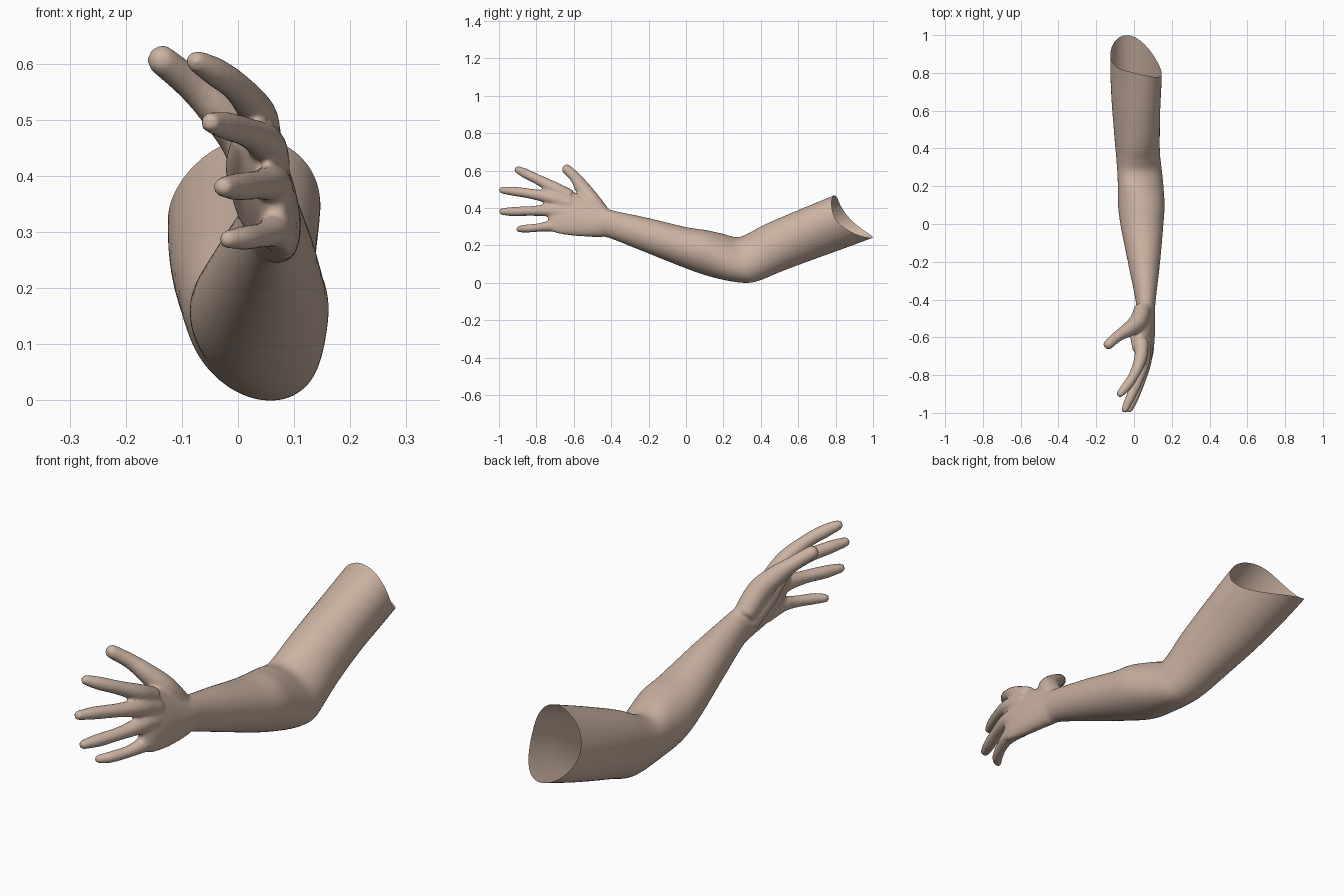
import bpy, bmesh, math
from mathutils import Vector

if "Cube" in bpy.data.objects:
    bpy.data.objects.remove(bpy.data.objects["Cube"])

SIDES = 32


def spline(keys, steps=6):
    """Catmull-Rom through rows of numbers."""
    out = []
    for i in range(len(keys) - 1):
        p0, p1 = keys[max(i - 1, 0)], keys[i]
        p2, p3 = keys[i + 1], keys[min(i + 2, len(keys) - 1)]
        for s in range(steps):
            t = s / steps
            out.append([0.5 * (2 * b + (c - a) * t + (2 * a - 5 * b + 4 * c - d) * t * t
                               + (3 * b - a - 3 * c + d) * t ** 3)
                        for a, b, c, d in zip(p0, p1, p2, p3)])
    return out + [list(keys[-1])]


def loft(bm, rings):
    """Closed skin over (centre, u, v) ellipses."""
    loops = []
    for c, u, v in rings:
        loops.append([bm.verts.new(c + u * math.cos(a) + v * math.sin(a))
                      for a in (2 * math.pi * i / SIDES for i in range(SIDES))])
    faces = [bm.faces.new(loops[0]), bm.faces.new(loops[-1][::-1])]
    for a, b in zip(loops, loops[1:]):
        for i in range(SIDES):
            j = (i + 1) % SIDES
            faces.append(bm.faces.new((a[i], b[i], b[j], a[j])))
    bmesh.ops.recalc_face_normals(bm, faces=faces)


def digit(bm, keys):
    """Tapered tube through (x, y, z, radius) with a round tip."""
    pts = spline(keys)
    co = [Vector(p[:3]) for p in pts]
    rad = [p[3] + 0.002 for p in pts]
    d = (co[-1] - co[-2]).normalized()
    r = rad[-1]
    base = co[-1].copy()
    for k in range(1, 6):
        a = math.radians(16 * k)
        co.append(base + d * r * math.sin(a))
        rad.append(r * math.cos(a))
    rings = []
    for i, c in enumerate(co):
        t = (co[min(i + 1, len(co) - 1)] - co[max(i - 1, 0)]).normalized()
        u = t.cross(Vector((1, 0, 0))).normalized()
        rings.append((c, u * rad[i], t.cross(u) * rad[i]))
    loft(bm, rings)


bm = bmesh.new()

# upper arm, elbow, forearm, wrist, palm: top y, z, bottom y, z, x min, x max, lean
arm = [
    (1.00, .555, 1.12, .285, -.125, .147, .03),
    (.78, .462, .88, .195, -.125, .147, .03),
    (.60, .388, .70, .130, -.118, .140, .02),
    (.42, .310, .52, .063, -.105, .137, 0),
    (.33, .262, .40, .013, -.095, .138, -.02),
    (.27, .243, .33, -.002, -.090, .145, -.03),
    (.19, .263, .23, .008, -.086, .155, -.02),
    (.10, .282, .10, .040, -.085, .162, 0),
    (.00, .297, -.03, .087, -.070, .155, 0),
    (-.20, .345, -.23, .167, -.030, .137, 0),
    (-.40, .388, -.41, .238, .008, .115, 0),
    (-.46, .410, -.46, .243, .008, .112, -.01),
    (-.52, .445, -.52, .245, .004, .112, -.02),
    (-.60, .485, -.60, .250, .004, .110, -.025),
    (-.68, .518, -.69, .264, .008, .102, -.03),
    (-.735, .495, -.735, .285, .025, .085, -.025),
]
rings = []
for yt, zt, yb, zb, x0, x1, lean in spline(arm):
    w = math.sqrt(((x1 - x0) / 2) ** 2 - lean ** 2)
    rings.append((Vector(((x0 + x1) / 2, (yt + yb) / 2, (zt + zb) / 2)),
                  Vector((w, 0, 0)),
                  Vector((lean, (yt - yb) / 2, (zt - zb) / 2))))
loft(bm, rings)

# thumb, thumb pad, then index to little finger
for keys in (
    [(.045, -.45, .37, .042), (.022, -.515, .45, .045), (-.028, -.558, .512, .037),
     (-.08, -.59, .56, .028), (-.135, -.637, .605, .025)],
    [(.04, -.47, .33, .038), (.02, -.56, .41, .040), (.025, -.65, .46, .034)],
    [(.04, -.62, .46, .036), (.035, -.71, .508, .032), (.0, -.80, .555, .025),
     (-.04, -.86, .584, .024), (-.073, -.898, .603, .018)],
    [(.055, -.62, .42, .036), (.05, -.73, .455, .032), (.02, -.83, .475, .025),
     (-.02, -.92, .488, .023), (-.048, -.981, .494, .017)],
    [(.065, -.62, .37, .034), (.06, -.73, .385, .031), (.035, -.83, .383, .024),
     (.0, -.92, .380, .023), (-.025, -.981, .379, .017)],
    [(.07, -.62, .30, .034), (.065, -.72, .302, .028), (.045, -.79, .294, .021),
     (.01, -.86, .288, .020), (-.018, -.892, .286, .015)],
):
    digit(bm, keys)

mesh = bpy.data.meshes.new("arm_and_hand")
bm.to_mesh(mesh)
bm.free()
obj = bpy.data.objects.new("arm_and_hand", mesh)
bpy.context.collection.objects.link(obj)
bpy.context.view_layer.objects.active = obj
obj.select_set(True)

# fuse everything into one soft skin
rm = obj.modifiers.new("fuse", 'REMESH')
rm.mode = 'VOXEL'
rm.voxel_size = 0.007
sm = obj.modifiers.new("soften", 'SMOOTH')
sm.factor = 0.5
sm.iterations = 8
for name in ("fuse", "soften"):
    bpy.ops.object.modifier_apply(modifier=name)

# open slanted end of the upper arm, dipping at both sides
mesh = obj.data
bm = bmesh.new()
bm.from_mesh(mesh)
bmesh.ops.bisect_plane(bm, geom=bm.verts[:] + bm.edges[:] + bm.faces[:],
                       plane_co=(0, 1.193, 0), plane_no=Vector((.3, 1, .84)).normalized(),
                       clear_outer=True)
for v in bm.verts:
    if v.co.y > 0.5:
        s = (v.co.z - 0.41 * v.co.y + 0.015) / 0.155
        t = min(1, (v.co.y - 0.5) / 0.35)
        dip = 0.05 * t * max(0, 1 - s * s)
        v.co += Vector((0, -dip, -0.38 * dip))
low = min(v.co.z for v in bm.verts)
for v in bm.verts:
    v.co.z -= low
bm.to_mesh(mesh)
bm.free()

bpy.ops.object.shade_smooth()
mat = bpy.data.materials.new("skin")
mat.diffuse_color = (0.60, 0.45, 0.36, 1)
mat.use_nodes = True
mat.node_tree.nodes["Principled BSDF"].inputs["Base Color"].default_value = mat.diffuse_color
mesh.materials.clear()
mesh.materials.append(mat)
